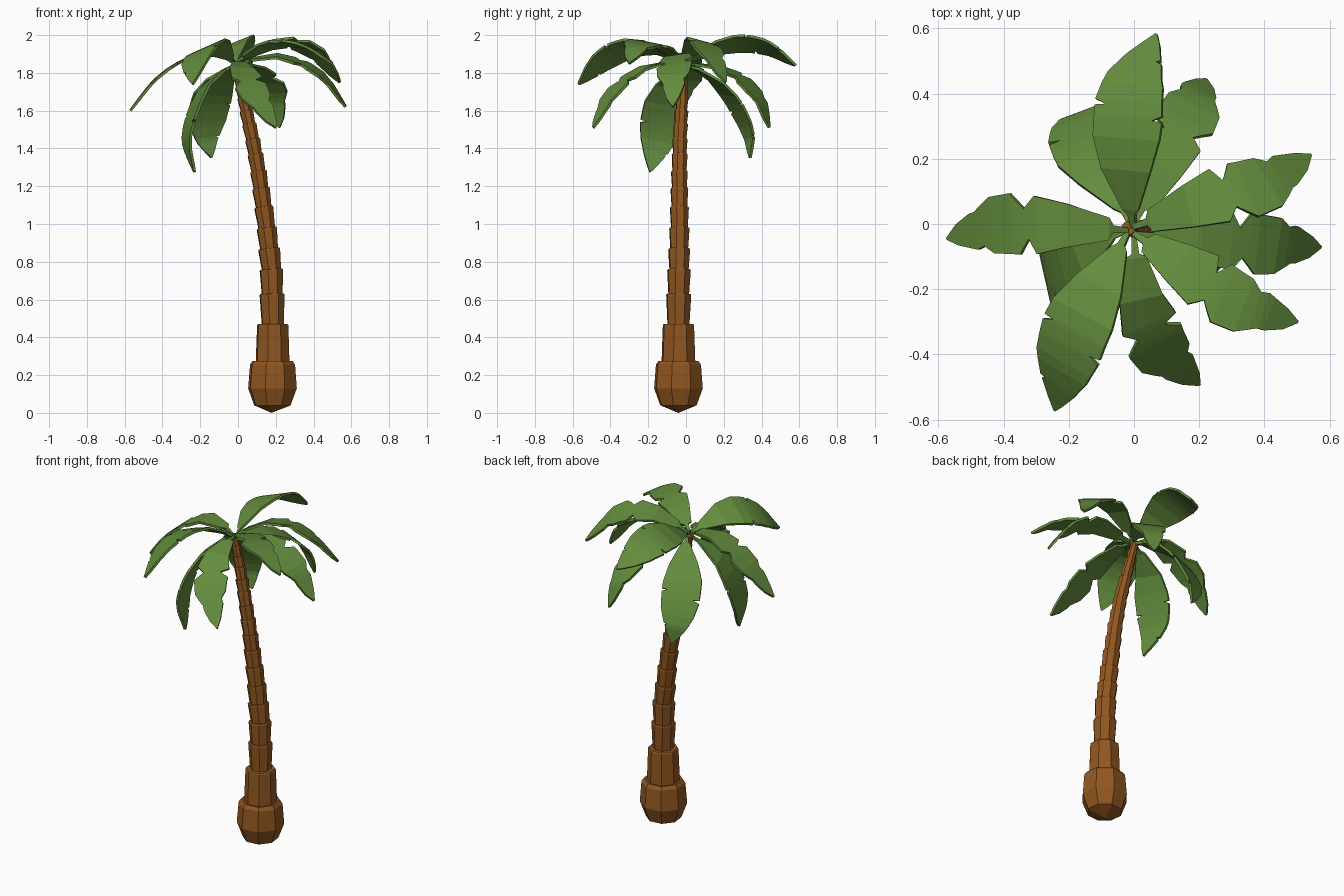
import bpy, bmesh, math
from mathutils import Vector

if "Cube" in bpy.data.objects:
    bpy.data.objects.remove(bpy.data.objects["Cube"])

def material(name, col):
    m = bpy.data.materials.new(name)
    m.diffuse_color = (*col, 1)
    m.use_nodes = True
    m.node_tree.nodes["Principled BSDF"].inputs["Base Color"].default_value = m.diffuse_color
    return m

BROWN = material("bark brown", (0.285, 0.095, 0.015))
GREEN = material("leaf green", (0.125, 0.262, 0.047))

def finish(bm, name, mat):
    bmesh.ops.recalc_face_normals(bm, faces=bm.faces)
    me = bpy.data.meshes.new(name)
    bm.to_mesh(me)
    bm.free()
    me.materials.append(mat)
    ob = bpy.data.objects.new(name, me)
    bpy.context.collection.objects.link(ob)
    return ob

def lerp(table, t):
    """Piecewise linear lookup in a list of (t, value...) rows."""
    for a, b in zip(table, table[1:]):
        if t <= b[0]:
            f = max(0, (t - a[0]) / (b[0] - a[0]))
            return [p + (q - p) * f for p, q in zip(a[1:], b[1:])]
    return list(table[-1][1:])

def smooth_path(pts, n=12):
    """Catmull-Rom curve through pts, as a table of (length fraction, x, y, z)."""
    p = [Vector(q) for q in pts]
    p = [2 * p[0] - p[1]] + p + [2 * p[-1] - p[-2]]
    out = []
    for i in range(1, len(p) - 2):
        a, b, c, d = p[i - 1:i + 3]
        for k in range(n):
            t = k / n
            out.append(0.5 * (2 * b + (c - a) * t + (2 * a - 5 * b + 4 * c - d) * t * t
                              + (3 * b - a - 3 * c + d) * t ** 3))
    out.append(p[-2])
    acc = [0]
    for a, b in zip(out, out[1:]):
        acc.append(acc[-1] + (b - a).length)
    return [(s / acc[-1], *v) for s, v in zip(acc, out)]

# ---- trunk: stacked segments, each flaring upward, along a leaning path ----
LEAN = [(0, .182, -.04), (.5, .184, -.04), (.76, .177, -.037), (.98, .152, -.035),
        (1.28, .108, -.035), (1.45, .077, -.032), (1.66, .03, -.02), (1.86, -.02, -.012)]
RADII = [(.27, .09), (.47, .086), (.63, .069), (.76, .065), (.98, .056), (1.28, .046),
         (1.6, .038), (1.86, .023)]
JOINTS = [.27, .47, .63, .76, .87, .98, 1.09, 1.19, 1.28, 1.37, 1.45, 1.53, 1.6, 1.67, 1.73, 1.79, 1.85]

rings = [(.04, .1), (.13, .134), (.255, .124), (.275, .11)]
for z0, z1 in zip(JOINTS, JOINTS[1:]):
    top = lerp(RADII, z1)[0]
    low = top * (1.08 if z0 < .3 else .88)
    rings += [(z0 + .001, low), (z1 - .006, top), (z1, top * .95)]

bm = bmesh.new()
SIDES = 8
loops = []
for z, r in rings:
    c = Vector((*lerp(LEAN, z), z))
    d = Vector((*lerp(LEAN, z + .06), z + .06)) - Vector((*lerp(LEAN, max(z - .06, 0)), max(z - .06, 0)))
    if z > 1.78 or z < .4:
        d = Vector((-.25, .04, 1)) if z > 1 else Vector((0, 0, 1))
    rot = Vector((0, 0, 1)).rotation_difference(d)
    loops.append([bm.verts.new(c + rot @ Vector((r * math.cos(a), r * math.sin(a), 0)))
                  for a in (math.radians(29 + 360 / SIDES * k) for k in range(SIDES))])
for a, b in zip(loops, loops[1:]):
    for k in range(SIDES):
        j = (k + 1) % SIDES
        bm.faces.new((a[k], a[j], b[j], b[k]))
tip = bm.verts.new((.178, -.04, 0))
for k in range(SIDES):
    bm.faces.new((tip, loops[0][(k + 1) % SIDES], loops[0][k]))
bm.faces.new(loops[-1])
finish(bm, "trunk", BROWN)

# ---- leaf outlines: half widths along the length, for each side ----
BROAD_R = [(0, .008), (.07, .012), (.1, .028), (.3, .08), (.45, .108), (.53, .113), (.535, .08),
           (.555, .112), (.7, .102), (.83, .07), (.835, .05), (.85, .062), (.94, .03), (1, .003)]
BROAD_L = [(0, .008), (.07, .012), (.1, .028), (.3, .085), (.45, .112), (.6, .112), (.605, .075),
           (.625, .112), (.75, .092), (.87, .056), (.95, .025), (1, .003)]
TORN_R = [(0, .008), (.08, .012), (.1, .035), (.3, .066), (.45, .086), (.5, .048), (.57, .098),
          (.68, .094), (.78, .058), (.82, .056), (.92, .036), (1, .003)]
TORN_L = [(0, .008), (.08, .012), (.1, .035), (.3, .07), (.44, .092), (.48, .045), (.53, .092),
          (.68, .08), (.74, .052), (.79, .058), (.92, .03), (1, .003)]

def leaf(name, pts, roll, right, left, heading=None):
    path = smooth_path(pts)
    chord = Vector(heading) if heading else Vector(pts[-1]) - Vector(pts[0])
    across = chord.cross(Vector((0, 0, 1))).normalized()   # steady sideways direction
    bm = bmesh.new()
    prev = None
    for t in sorted({w[0] for w in right + left}):
        c = Vector(lerp(path, t))
        d = (Vector(lerp(path, min(t + .04, 1))) - Vector(lerp(path, max(t - .04, 0)))).normalized()
        side = (across - d * across.dot(d)).normalized()
        up = side.cross(d)
        s = side * math.cos(roll) + up * math.sin(roll)
        row = [bm.verts.new(c - s * lerp(left, t)[0]), bm.verts.new(c),
               bm.verts.new(c + s * lerp(right, t)[0])]
        if prev:
            for k in (0, 1):
                bm.faces.new((prev[k], prev[k + 1], row[k + 1], row[k]))
        prev = row
    ob = finish(bm, name, GREEN)
    mod = ob.modifiers.new("thickness", "SOLIDIFY")
    mod.thickness = .014
    mod.offset = 0

# ---- crown: midrib points and roll in degrees for every leaf ----
BROAD = {
    "leaf_back": (22, [(0, -.01, 1.85), (-.02, .12, 1.92), (-.02, .28, 1.955), (0, .44, 1.93), (.07, .58, 1.84)]),
    "leaf_back_left": (0, [(-.01, 0, 1.84), (-.07, .12, 1.79), (-.14, .24, 1.66), (-.165, .33, 1.48), (-.14, .34, 1.35)]),
    "leaf_left_hanging": (0, [(-.02, -.02, 1.84), (-.14, -.06, 1.77), (-.22, -.11, 1.64), (-.27, -.15, 1.45), (-.23, -.19, 1.275)]),
    "leaf_front_left": (-22, [(-.02, -.03, 1.85), (-.08, -.14, 1.92), (-.16, -.28, 1.935), (-.215, -.43, 1.87), (-.24, -.57, 1.74)]),
}
HEADINGS = {"leaf_left_hanging": (-1, -.22, 0)}
TORN = {
    "leaf_left": (0, [(-.02, -.02, 1.85), (-.14, -.01, 1.91), (-.28, 0, 1.87), (-.43, -.01, 1.77), (-.57, -.045, 1.6)]),
    "leaf_back_right": (0, [(0, 0, 1.85), (.08, .16, 1.83), (.14, .29, 1.77), (.19, .39, 1.66), (.22, .44, 1.51)]),
    "leaf_right_upper": (14, [(0, -.01, 1.86), (.12, .035, 1.94), (.25, .08, 1.965), (.4, .13, 1.91), (.54, .21, 1.75)]),
    "leaf_right": (-8, [(.01, -.03, 1.85), (.15, -.05, 1.89), (.28, -.055, 1.87), (.44, -.06, 1.79), (.57, -.07, 1.62)]),
    "leaf_front_right": (10, [(0, -.03, 1.86), (.12, -.11, 1.93), (.25, -.2, 1.955), (.38, -.26, 1.93), (.5, -.3, 1.85)]),
    "leaf_front": (0, [(0, -.04, 1.85), (.01, -.15, 1.85), (.03, -.27, 1.8), (.09, -.39, 1.69), (.2, -.49, 1.51)]),
}
for name, (roll, pts) in BROAD.items():
    leaf(name, pts, math.radians(roll), BROAD_R, BROAD_L, HEADINGS.get(name))
for name, (roll, pts) in TORN.items():
    leaf(name, pts, math.radians(roll), TORN_R, TORN_L)
